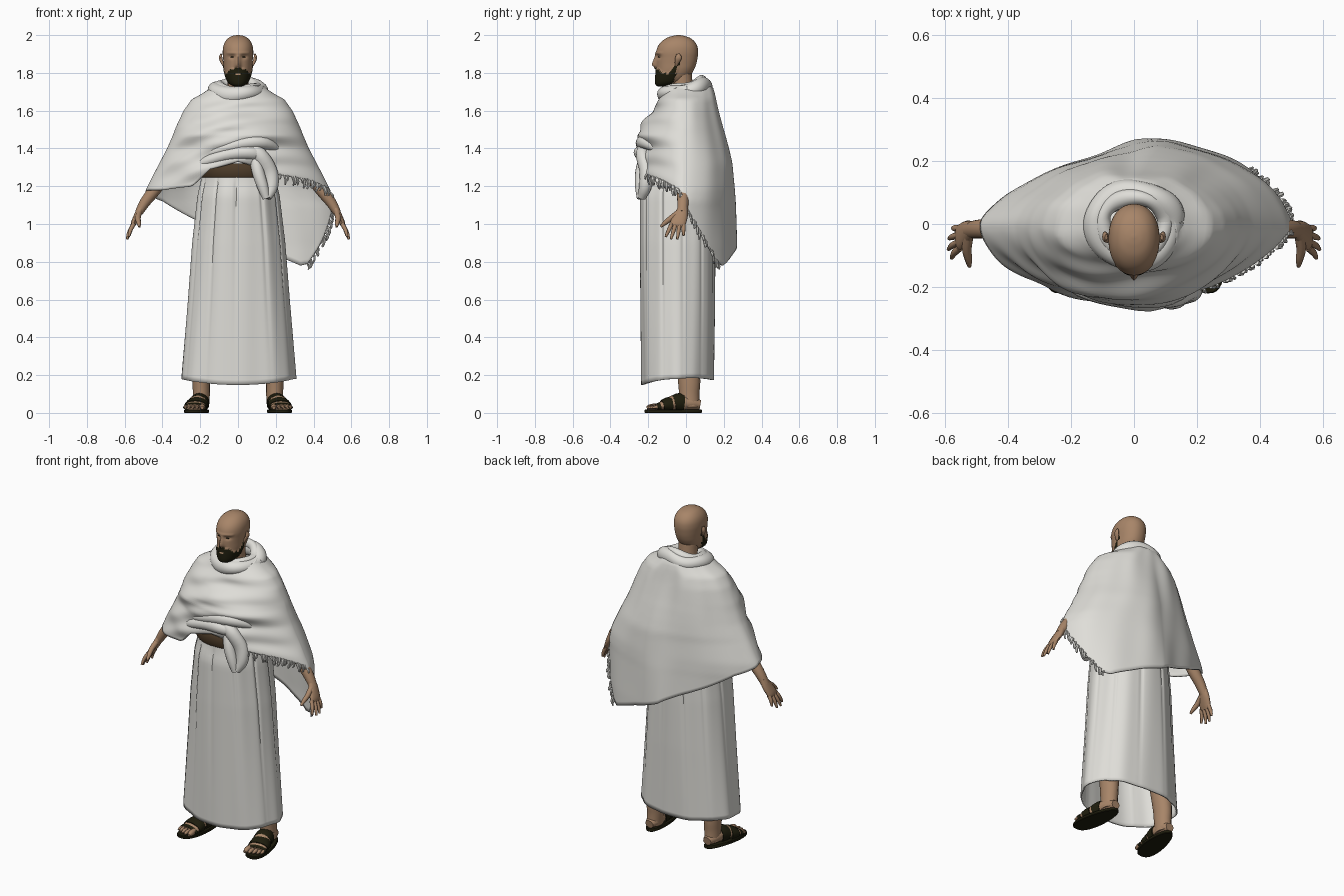
import bpy, bmesh, math, random
from mathutils import Vector

random.seed(4)
TAU = 2 * math.pi


def material(name, rgb):
    m = bpy.data.materials.new(name)
    m.diffuse_color = (*rgb, 1)
    return m


CLOTH = material("off_white_cloth", (0.74, 0.73, 0.69))
SKIN = material("tan_skin", (0.39, 0.235, 0.14))
DARK = material("near_black_brown", (0.013, 0.012, 0.004))
LEATHER = material("brown_leather", (0.075, 0.045, 0.022))


def interp(table, x):
    """Linear lookup; returns the columns after the first."""
    if x <= table[0][0]:
        return table[0][1:]
    for a, b in zip(table, table[1:]):
        if x <= b[0]:
            t = (x - a[0]) / (b[0] - a[0])
            return tuple(p + (q - p) * t for p, q in zip(a[1:], b[1:]))
    return table[-1][1:]


def catmull(rows, n):
    """Smooth resampling of a list of tuples to n + 1 tuples."""
    out, last = [], len(rows) - 1
    for k in range(n + 1):
        s = k / n * last
        i = min(int(s), last - 1)
        t = s - i
        p = [rows[max(0, min(last, i + d))] for d in (-1, 0, 1, 2)]
        out.append(tuple(0.5 * (2 * b + (c - a) * t + (2 * a - 5 * b + 4 * c - d) * t * t
                                + (3 * b - a - 3 * c + d) * t ** 3) for a, b, c, d in zip(*p)))
    return out


def spow(v, e):
    return math.copysign(abs(v) ** e, v)


def sect(th, w, yf, yb, n, yc):
    """Point on a superellipse with separate front and back depth."""
    s = spow(math.sin(th), 2 / n)
    return w * spow(math.cos(th), 2 / n), yc + s * ((yb - yc) if s > 0 else (yc - yf))


def build(name, lofts, mat, caps=True, solid=0, mirror=False, angle=50):
    """Skin each list of rings into one object."""
    bm = bmesh.new()
    for rings in lofts:
        vs = [[bm.verts.new(p) for p in r] for r in rings]
        n = len(vs[0])
        for a, b in zip(vs, vs[1:]):
            for j in range(n):
                k = (j + 1) % n
                bm.faces.new((a[j], a[k], b[k], b[j]))
        if caps:
            bm.faces.new(vs[0][::-1])
            bm.faces.new(vs[-1])
    me = bpy.data.meshes.new(name)
    bm.to_mesh(me)
    bm.free()
    me.materials.append(mat)
    ob = bpy.data.objects.new(name, me)
    bpy.context.collection.objects.link(ob)
    bpy.ops.object.select_all(action='DESELECT')
    ob.select_set(True)
    bpy.context.view_layer.objects.active = ob
    bpy.ops.object.shade_smooth_by_angle(angle=math.radians(angle))
    if solid:
        m = ob.modifiers.new("thickness", 'SOLIDIFY')
        m.thickness, m.offset = solid, -1
    if mirror:
        ob.modifiers.new("mirror", 'MIRROR')
    return ob


def tube(pts, radii, ref=(0, 1, 0), n=12, seg=None):
    """Rings of a tapered oval tube; radii are (along ref, across)."""
    rr = [r if isinstance(r, tuple) else (r, r) for r in radii]
    rows = catmull([tuple(p) + r for p, r in zip(pts, rr)], seg or 4 * (len(pts) - 1))
    c = [Vector(r[:3]) for r in rows]
    rings = []
    for i, r in enumerate(rows):
        d = (c[min(i + 1, len(c) - 1)] - c[max(i - 1, 0)]).normalized()
        u = Vector(ref)
        u = (u - d * u.dot(d)).normalized()
        v = d.cross(u)
        rings.append([c[i] + u * math.cos(TAU * j / n) * r[3] + v * math.sin(TAU * j / n) * r[4] for j in range(n)])
    return rings


# Long robe: pleated open skirt rising to a hidden bodice
ROBE = [(0.15, .308, -.237, .15), (0.6, .27, -.243, .155), (0.9, .247, -.247, .155), (1.15, .218, -.247, .15),
        (1.24, .197, -.227, .13), (1.32, .19, -.22, .13), (1.5, .2, -.19, .13), (1.64, .15, -.12, .1), (1.7, .06, -.08, .05)]
N, rings = 180, []
for i in range(61):
    ring = []
    for j in range(N):
        th = TAU * j / N
        low = 0.148 + 0.032 * math.cos(th) ** 2 + 0.025 * max(0, math.sin(th))
        z = low + (1.7 - low) * i / 60
        x, y = sect(th, *interp(ROBE, z), 2.15, -0.045)
        f = 0.55 * math.sin(7 * th + 1 + z) + 0.3 * math.sin(13 * th + 2 - z)
        # sharp narrow pleats, deepest below the belt
        f -= interp([(.3, .2), (.8, 1.0), (1.2, 1.8)], z)[0] * max(0, math.sin(11 * th + .5 * math.sin(3 * th))) ** 16
        k = 1 + (0.024 if z < 1.22 else 0.006) * (f - 0.2)
        ring.append((x * k, -0.045 + (y + 0.045) * k, z))
    rings.append(ring)
build("robe", [rings], CLOTH, caps=False, solid=0.008)

# Waist belt
build("belt", [[[(*sect(TAU * j / 64, .2 + g, -.236 - g, .14, 2.2, -.045), z) for j in range(64)]
                for z, g in ((1.245, -.004), (1.255, .003), (1.31, .003), (1.32, -.004))]], LEATHER)

# Shawl: width, front and back depth by height, with a slanted hem by angle
SHAWL = [(0.77, .49, -.25, .266), (0.88, .5, -.25, .264), (1.12, .505, -.245, .252), (1.18, .488, -.245, .247),
         (1.28, .438, -.25, .238), (1.33, .412, -.25, .235), (1.4, .375, -.238, .222), (1.47, .345, -.26, .207),
         (1.51, .33, -.245, .197), (1.6, .288, -.178, .176), (1.66, .245, -.14, .162), (1.69, .19, -.125, .155),
         (1.72, .145, -.11, .145), (1.77, .11, -.09, .1)]
HEM = [(0, 1.13), (10, 1.05), (38, .79), (44, .78), (66, .85), (90, .91), (113, .99), (145, 1.12), (180, 1.18), (215, 1.18),
       (235, 1.2), (248, 1.29), (270, 1.33), (288, 1.30), (300, 1.26), (325, 1.23), (350, 1.18), (360, 1.13)]


def shawl_point(th, t):
    s, c = math.sin(th), math.cos(th)
    low = interp(HEM, math.degrees(th) % 360)[0]
    top = 1.735 + 0.035 * s
    z = low + (top - low) * (1 - (1 - t) ** 1.25)
    n = interp([(1.1, 1.65), (1.2, 1.75), (1.5, 1.85), (1.68, 2.0)], z)[0]
    x, y = sect(th, *interp(SHAWL, z), n, -0.015)
    lean = min(1, max(0, (1.6 - z) / 0.3))
    y *= 1 + (0.24 if s > 0 else -0.08) * c * lean
    fade = min(1, (1 - t) * 4)
    if s < 0:   # curved creases sweeping across the chest
        f = -s * (0.008 * math.sin(62 * z + 30 * x * x - 12 * x) + 0.005 * math.sin(37 * z + 14 * x + 1))
    else:       # broad hanging folds on the back
        f = s * (0.005 * math.sin(7 * th + 4 * z) + 0.002 * math.sin(15 * th - 5 * z))
    k = 1 + f * fade / (math.hypot(x, y) + 1e-6)
    return Vector((x * k, y * k, z))


build("shawl", [[[shawl_point(TAU * j / N, i / 48) for j in range(N)] for i in range(49)]], CLOTH, caps=False, solid=0.009)

# Rolled cowl around the neck: a slim inner roll merging into a broad outer one
lofts = []
for rx, yf, yb, zf, zb, r in ((.1, -.1, .085, 1.705, 1.755, .026), (.118, -.11, .098, 1.685, 1.728, .042)):
    pts = []
    for j in range(33):
        th = TAU * j / 32
        x, y = sect(th, rx, yf, yb, 2, 0.01)
        pts.append((x, y, (zf + zb) / 2 + (zb - zf) / 2 * math.sin(th) + 0.006 * math.sin(3 * th + rx * 40)))
    lofts.append(tube(pts, [(r * (1 + .1 * math.sin(j * TAU / 16 + 50 * rx)), r * (1 + .1 * math.sin(j * TAU / 8))) for j in range(33)],
                      (0, 0, 1), 16, 64))
build("cowl", lofts, CLOTH, caps=False)

# Gathered rolls over the waist and the hanging tucked end
build("waist_rolls", [
    tube([(-.27, -.14, 1.27), (-.17, -.205, 1.33), (-.04, -.232, 1.37), (.08, -.235, 1.375), (.19, -.16, 1.33)], [.012, .026, .034, .036, .02], n=14),
    tube([(-.24, -.14, 1.34), (-.12, -.21, 1.385), (.02, -.232, 1.425), (.14, -.21, 1.43), (.24, -.12, 1.38)], [.01, .026, .034, .034, .012], n=14),
    tube([(.03, -.215, 1.42), (.11, -.23, 1.37), (.165, -.21, 1.28), (.178, -.215, 1.2), (.155, -.235, 1.14)],
         [.024, (.036, .04), (.036, .044), (.034, .036), .022], n=14),
    tube([(.09, -.215, 1.36), (.105, -.235, 1.28), (.13, -.24, 1.2), (.15, -.24, 1.135)], [.03, .033, .03, .02], n=14)], CLOTH)

# Tassel fringe along the hem on one side
lofts = []
for a in [302 + 2.6 * i for i in range(22)] + [2.2 * i for i in range(19)]:
    p = shawl_point(math.radians(a + random.uniform(-.8, .8)), 0)
    out = Vector((p.x, p.y, 0)).normalized() * 0.004
    l = random.uniform(.018, .05)
    q = p + Vector((random.uniform(-.012, .012), random.uniform(-.01, .01), -l))
    r = random.uniform(.005, .009)
    lofts.append(tube([p + Vector((0, 0, .006)), (p + q) / 2 + out * 2, q], [r, r, r * .6], (1, .3, 0), 6, 4))
build("fringe", lofts, CLOTH)

# Head with sculpted nose and sockets; beard faces are pushed out and coloured
HEAD = [(1.733, .012, -.14, -.10), (1.742, .036, -.155, -.06), (1.76, .054, -.16, -.01), (1.79, .066, -.159, .025),
        (1.82, .073, -.156, .044), (1.85, .076, -.156, .055), (1.88, .079, -.156, .061), (1.91, .081, -.158, .064),
        (1.94, .078, -.149, .06), (1.965, .068, -.13, .046), (1.985, .05, -.102, .022), (1.996, .028, -.07, -.01), (2.0, .006, -.045, -.035)]
BEARD = [(-.17, 1.83), (-.145, 1.826), (-.125, 1.805), (-.09, 1.80), (-.065, 1.83), (-.04, 1.862)]


def bearded(x, y, z):
    lips = abs(x) < .014 and 1.796 < z < 1.8 and y < -.1
    return z < interp(BEARD, y)[0] and y < -.035 - (1.85 - z) * .3 and not lips


rings = []
for z, w, yf, yb in catmull(HEAD, 84):
    ring = []
    for j in range(80):
        x, y = sect(TAU * j / 80, w, yf, yb, 2.15, (yf + yb) / 2)
        if y < -0.09:
            nose = interp([(1.825, 0), (1.838, .024), (1.85, .024), (1.89, .008), (1.905, 0)], z)[0]
            y -= nose * math.exp(-(x / .013) ** 2)
            y += .010 * math.exp(-((abs(x) - .032) / .016) ** 2 - ((z - 1.885) / .011) ** 2)
            y -= .004 * math.exp(-((z - 1.905) / .007) ** 2) * (abs(x) < .06)
        if bearded(x, y, z):
            x, y, z2 = x * 1.05, y - .005, z - .006
        else:
            z2 = z
        ring.append((x, y, z2))
    rings.append(ring)
head = build("head", [rings], SKIN)
head.data.materials.append(DARK)
for f in head.data.polygons:
    if bearded(f.center.x / 1.03, f.center.y + .003, f.center.z + .004):
        f.material_index = 1
build("neck", [tube([(0, 0, 1.6), (0, -.015, 1.7), (0, -.025, 1.8)], [.062, .055, .055], n=24)], SKIN)
build("ear", [tube([(.077, -.052, 1.84), (.085, -.047, 1.858), (.092, -.04, 1.88), (.088, -.042, 1.9)],
                   [(.007, .006), (.013, .008), (.017, .009), (.009, .005)])], SKIN, mirror=True)
build("eye", [tube([(.022, -.145, 1.883), (.031, -.146, 1.8845), (.041, -.14, 1.882)], [.0015, .0028, .0015], n=8)], DARK, mirror=True)

# Arms and hands with separate fingers
build("arm", [tube([(.29, -.015, 1.38), (.36, -.015, 1.28), (.445, -.015, 1.175), (.492, -.016, 1.115), (.525, -.02, 1.06)],
                   [.028, .03, (.033, .032), (.03, .028), (.026, .021)], n=16)], SKIN, mirror=True)
hand = [tube([(.512, -.015, 1.09), (.53, -.025, 1.05), (.552, -.042, 1.005), (.558, -.046, .985)],
             [(.025, .02), (.036, .019), (.041, .015), (.036, .009)], n=14)]
for by, tip in ((-.076, (.578, -.108, .932)), (-.055, (.588, -.08, .92)), (-.034, (.586, -.046, .92)), (-.014, (.574, -.013, .938))):
    base = Vector((.552, by, 1.0))
    mid = base.lerp(Vector(tip), .5) + Vector((.005, 0, 0))
    hand.append(tube([base, mid, tip], [.0115, .0105, .006], n=8))
hand.append(tube([(.525, -.04, 1.06), (.53, -.08, 1.03), (.525, -.112, 1.005), (.522, -.135, .985)], [.016, .015, .012, .006], (1, 0, 0), 8))
build("hand", hand, SKIN, mirror=True)

# Legs, feet and toes
build("leg", [tube([(.197, .018, .03), (.194, .017, .1), (.192, .015, .2), (.17, -.01, .5), (.13, -.02, .9)],
                   [(.055, .043), (.054, .045), (.06, .048), .062, .075], n=16)], SKIN, mirror=True)
feet = [tube([(.196, .076, .043), (.197, .03, .05), (.206, -.04, .056), (.22, -.1, .043), (.229, -.16, .03)],
             [(.026, .024), (.043, .036), (.048, .045), (.055, .033), (.056, .015)], (1, 0, 0), 16)]
for dx, ty, r in ((-.042, -.207, .016), (-.015, -.208, .011), (.008, -.2, .0105), (.029, -.19, .010), (.047, -.178, .009)):
    feet.append(tube([(.228 + dx * .9, -.145, .032), (.231 + dx, ty + .025, .032), (.232 + dx, ty, .027)], [r, r, r * .6], (1, 0, 0), 8))
build("foot", feet, SKIN, mirror=True)

# Sandals: flat sole with separate instep, mid and toe straps
rings = []
for z, g in ((0, -.003), (.003, 0), (.014, 0), (.018, -.003)):
    ring = []
    for j in range(40):
        s, c = math.sin(TAU * j / 40), math.cos(TAU * j / 40)
        ring.append((.215 - .02 * s + (.061 + g) * spow(c, .8) * (1 - .2 * s), -.068 + (.152 + g) * s, z))
    rings.append(ring)
build("sandal_sole", [rings], DARK, mirror=True, angle=35)
build("sandal_straps", [
    tube([(.201, -.018, .052), (.206, -.04, .053), (.211, -.066, .048)], [(.051, .051), (.053, .051), (.056, .045)], (1, 0, 0), 20),
    tube([(.216, -.078, .043), (.22, -.1, .041), (.224, -.125, .035)], [(.058, .043), (.06, .04), (.062, .033)], (1, 0, 0), 20),
    tube([(.226, -.14, .031), (.229, -.158, .028)], [(.062, .025), (.063, .02)], (1, 0, 0), 20)], DARK, mirror=True)
